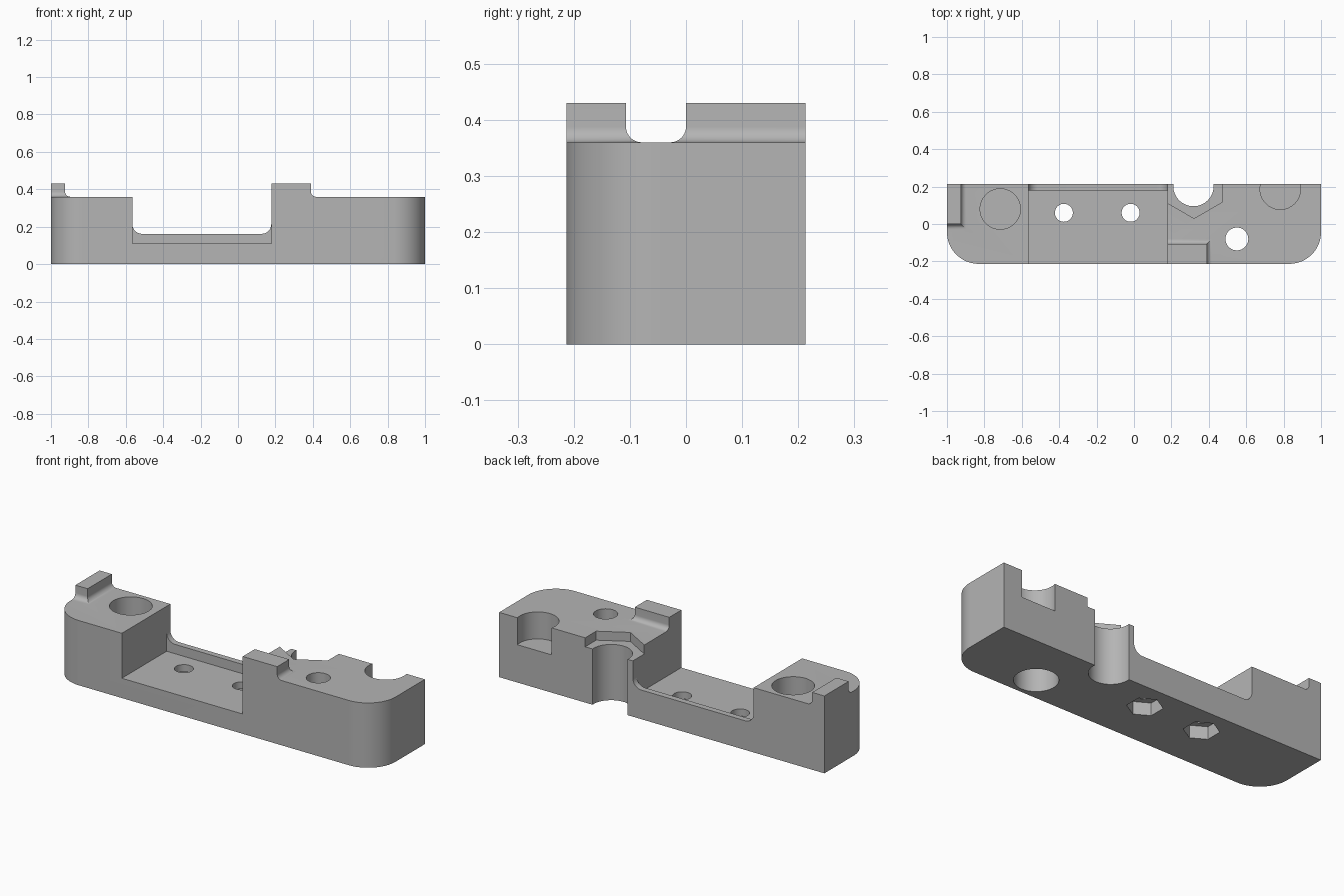
import bpy
import bmesh
from math import sin, cos, pi, radians

cube = bpy.data.objects.get("Cube")
if cube:
    bpy.data.objects.remove(cube, do_unlink=True)

HALF_DEPTH = 0.213
DECK = 0.36          # height of the main top face
TOP = 0.43           # height of the raised stops
FLOOR = 0.11         # pocket floor
POCKET_L, POCKET_R = -0.565, 0.178

grey = bpy.data.materials.new("plain_grey")
grey.use_nodes = True
colour = (0.46, 0.46, 0.46, 1)
grey.diffuse_color = colour
grey.node_tree.nodes["Principled BSDF"].inputs["Base Color"].default_value = colour


def loft(name, rings):
    """Closed solid through matching rings of 3D points."""
    bm = bmesh.new()
    loops = [[bm.verts.new(p) for p in ring] for ring in rings]
    n = len(loops[0])
    for a, b in zip(loops, loops[1:]):
        for i in range(n):
            j = (i + 1) % n
            bm.faces.new((a[i], a[j], b[j], b[i]))
    bm.faces.new(loops[0][::-1])
    bm.faces.new(loops[-1])
    bmesh.ops.recalc_face_normals(bm, faces=bm.faces)
    mesh = bpy.data.meshes.new(name)
    bm.to_mesh(mesh)
    bm.free()
    mesh.materials.append(grey)
    obj = bpy.data.objects.new(name, mesh)
    bpy.context.collection.objects.link(obj)
    return obj


def prism(name, outline, z0, z1):
    return loft(name, [[(x, y, z) for x, y in outline] for z in (z0, z1)])


def rect(x0, x1, y0, y1):
    return [(x0, y0), (x1, y0), (x1, y1), (x0, y1)]


def arc(cx, cy, r, start, end, steps):
    angles = [radians(start + (end - start) * i / steps) for i in range(steps + 1)]
    return [(cx + r * cos(a), cy + r * sin(a)) for a in angles]


def polygon(cx, cy, r, sides=64, start=0):
    return arc(cx, cy, r, start, start + 360, sides)[:-1]


def cut(target, cutter):
    """Subtract the cutter, bake the result and discard the cutter."""
    mod = target.modifiers.new("cut", "BOOLEAN")
    mod.operation = "DIFFERENCE"
    mod.solver = "EXACT"
    mod.object = cutter
    deps = bpy.context.evaluated_depsgraph_get()
    mesh = bpy.data.meshes.new_from_object(target.evaluated_get(deps))
    target.modifiers.clear()
    target.data = mesh
    bpy.data.objects.remove(cutter, do_unlink=True)


def stop(name, x0, x1, y0, y1, fillet=0.028, steps=10):
    """Raised block flaring into the deck with a concave fillet."""
    levels = [(DECK - 0.03, fillet)]
    for i in range(steps + 1):
        a = pi / 2 * i / steps
        levels.append((DECK + fillet * (1 - cos(a)), fillet * (1 - sin(a))))
    levels.append((TOP + 0.2, 0))
    return loft(name, [[(x, y, z) for x, y in rect(x0 - o, x1 + o, y0 - o, y1 + o)]
                       for z, o in levels])


# Body with two rounded front corners
R = 0.17
outline = ([(1, HALF_DEPTH), (-1, HALF_DEPTH)]
           + arc(-1 + R, -HALF_DEPTH + R, R, 180, 270, 20)
           + arc(1 - R, -HALF_DEPTH + R, R, 270, 360, 20))
body = prism("bracket_body", outline, 0, TOP)

# Lower the deck, leaving the two raised stops
slab = prism("deck_cutter", rect(-2, 2, -1, 1), DECK, TOP + 0.1)
cut(slab, stop("left_end_stop", -1.2, -0.925, 0, 0.5))
cut(slab, stop("middle_stop", 0.08, 0.39, -0.5, -0.107))
cut(body, slab)

# Pocket: deep front part, and a rounded opening above the rear lip
cut(body, prism("pocket", rect(POCKET_L, POCKET_R, -0.5, 0.18), FLOOR, 1))
r, lip = 0.052, 0.162
profile = ([(POCKET_R, 1), (POCKET_L, 1)]
           + arc(POCKET_L + r, lip + r, r, 180, 270, 12)
           + arc(POCKET_R - r, lip + r, r, 270, 360, 12))
cut(body, loft("rear_opening", [[(x, y, z) for x, z in profile] for y in (0.15, 0.5)]))

# Pocket screw holes with hexagonal nut seats underneath
for x in (-0.375, -0.018):
    cut(body, prism("screw_hole", polygon(x, 0.06, 0.048), -0.1, 0.2))
    cut(body, prism("nut_seat", polygon(x, 0.06, 0.09, 6, 30), -0.1, 0.07))

# Counterbored hole near the right end
cut(body, prism("bolt_hole", polygon(0.55, -0.08, 0.061), -0.1, 0.5))
cut(body, prism("bolt_head_bore", polygon(0.55, -0.08, 0.11), -0.1, 0.21))

# Blind round seats in the deck
for x, y in ((-0.715, 0.08), (0.782, 0.186)):
    cut(body, prism("round_seat", polygon(x, y, 0.108), 0.21, 0.6))

# Half-round channel in the back with a hexagonal recess at its top
cut(body, prism("channel", polygon(0.318, 0.203, 0.108), -0.1, 0.6))
cut(body, prism("hex_recess", polygon(0.321, 0.203, 0.173, 6, 30), 0.31, 0.6))

bpy.ops.object.select_all(action="DESELECT")
body.select_set(True)
bpy.context.view_layer.objects.active = body
bpy.ops.object.shade_smooth_by_angle(angle=radians(25))
